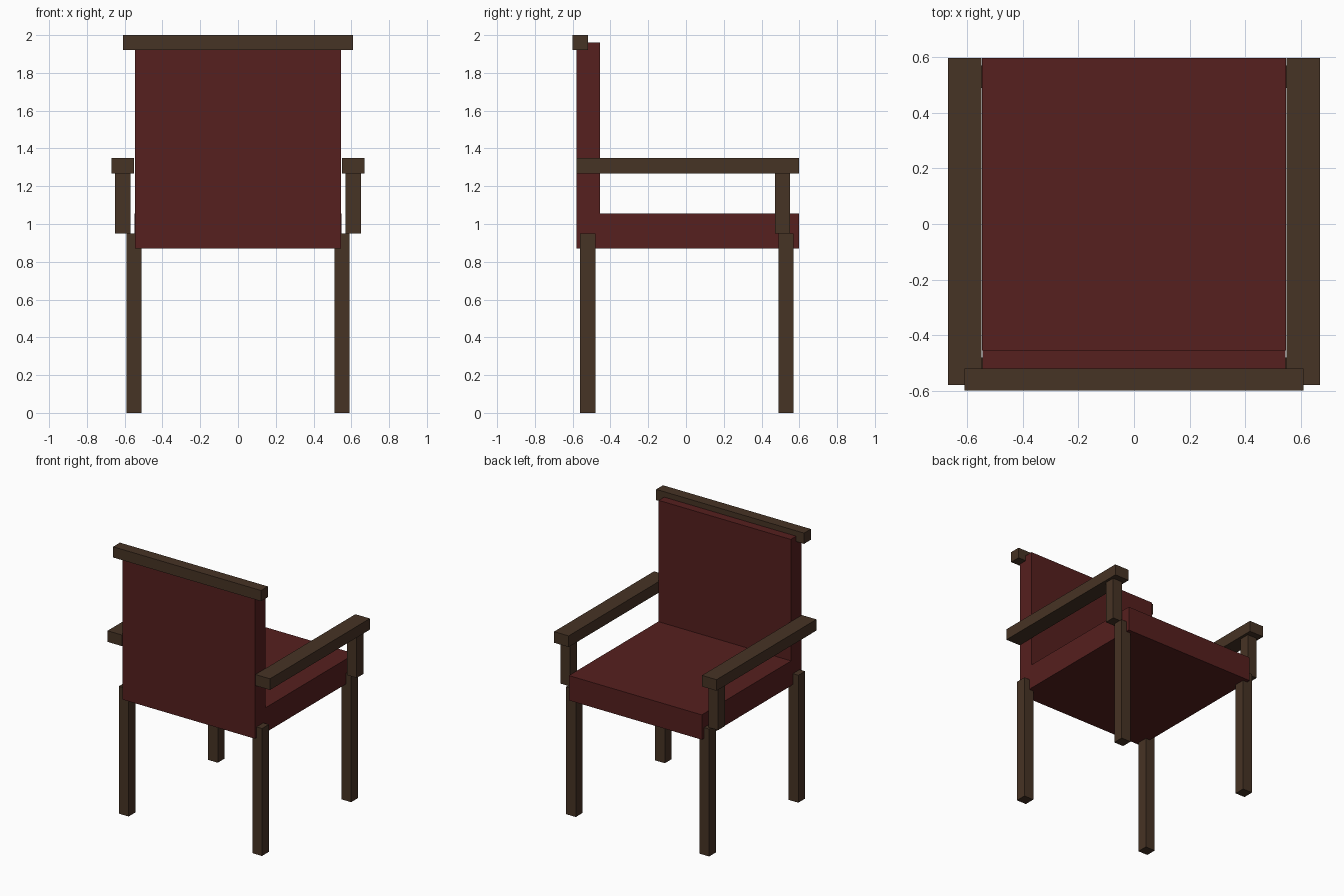
import bpy

if "Cube" in bpy.data.objects:
    bpy.data.objects.remove(bpy.data.objects["Cube"])


def material(name, color):
    mat = bpy.data.materials.new(name)
    mat.diffuse_color = (*color, 1.0)
    mat.use_nodes = True
    mat.node_tree.nodes["Principled BSDF"].inputs["Base Color"].default_value = mat.diffuse_color
    return mat


WOOD = material("dark_wood", (0.062, 0.033, 0.018))
RED = material("red_upholstery", (0.092, 0.014, 0.013))


def box(name, x, y, z, mat):
    """Box from (min, max) ranges on each axis."""
    ranges = (x, y, z)
    bpy.ops.mesh.primitive_cube_add(size=1)
    ob = bpy.context.object
    ob.name = name
    ob.location = [(a + b) / 2 for a, b in ranges]
    ob.scale = [b - a for a, b in ranges]
    bpy.ops.object.transform_apply(location=True, rotation=False, scale=True)
    ob.data.materials.append(mat)
    return ob


# Upholstered seat and back panel
box("seat", (-0.548, 0.548), (-0.456, 0.597), (0.87, 1.055), RED)
box("backrest", (-0.545, 0.545), (-0.58, -0.456), (0.87, 1.96), RED)

# Wooden rail along the rear edge of the back panel
box("top_rail", (-0.61, 0.61), (-0.6, -0.52), (1.92, 2.0), WOOD)

# Legs, arm posts and armrests on both sides
for side, s in (("left", -1), ("right", 1)):
    def span(a, b):
        return tuple(sorted((s * a, s * b)))

    box(f"{side}_leg_at_backrest", span(0.51, 0.59), (-0.56, -0.48), (0, 0.95), WOOD)
    box(f"{side}_leg_at_seat_edge", span(0.51, 0.59), (0.49, 0.57), (0, 0.95), WOOD)
    box(f"{side}_arm_post", span(0.57, 0.65), (0.47, 0.55), (0.95, 1.267), WOOD)
    box(f"{side}_armrest", span(0.55, 0.67), (-0.58, 0.597), (1.267, 1.35), WOOD)
